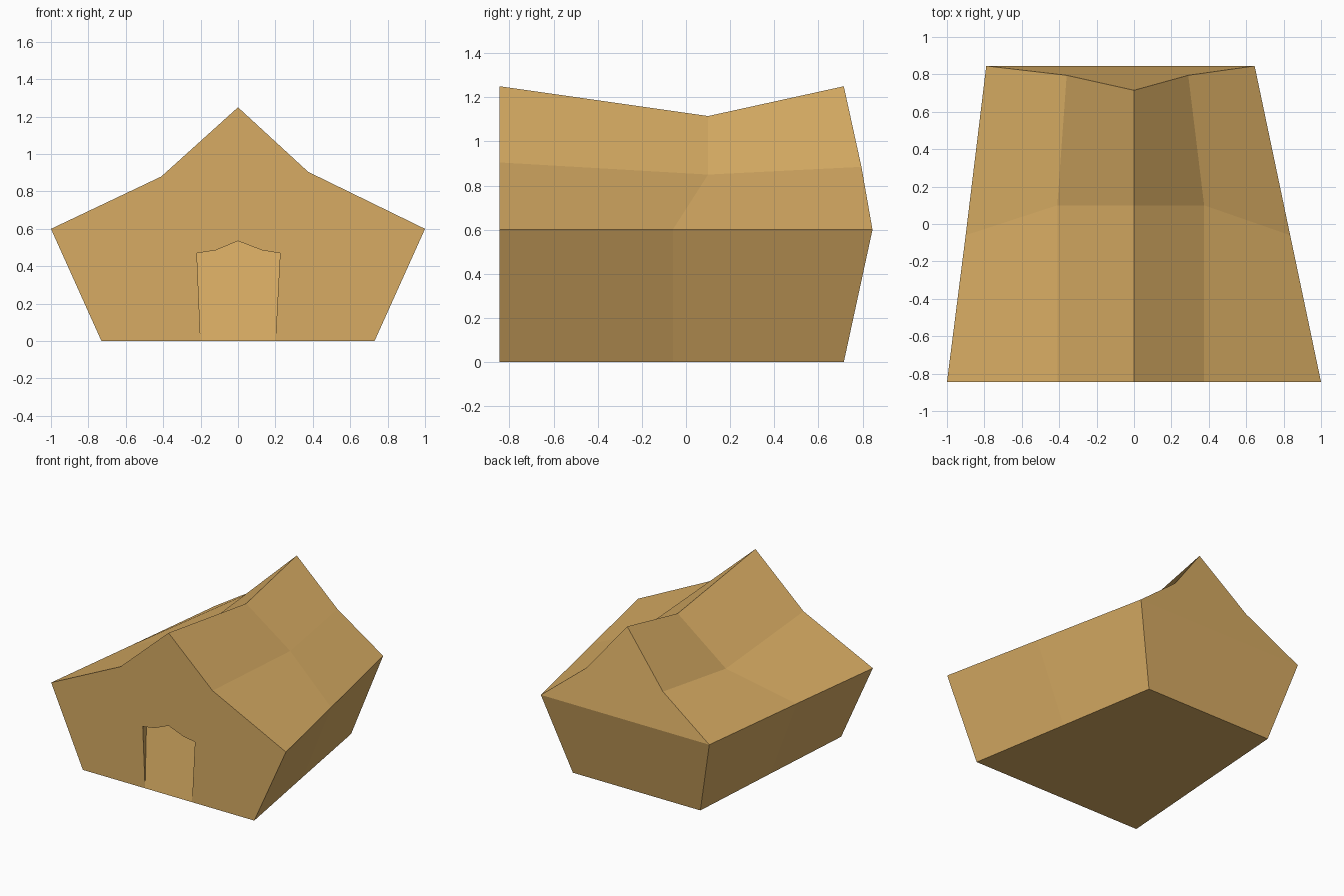
import bpy
import bmesh

cube = bpy.data.objects.get("Cube")
if cube:
    bpy.data.objects.remove(cube)

FRONT_Y = -0.845


def make_material(name, colour):
    mat = bpy.data.materials.new(name)
    mat.use_nodes = True
    mat.diffuse_color = colour
    bsdf = next(n for n in mat.node_tree.nodes if n.type == 'BSDF_PRINCIPLED')
    bsdf.inputs["Base Color"].default_value = colour
    bsdf.inputs["Roughness"].default_value = 0.9
    return mat


def make_object(name, bm, mat):
    mesh = bpy.data.meshes.new(name)
    bm.to_mesh(mesh)
    bm.free()
    mesh.materials.append(mat)
    obj = bpy.data.objects.new(name, mesh)
    bpy.context.collection.objects.link(obj)
    return obj


canvas = make_material("tan canvas", (0.68, 0.41, 0.125, 1))

# Cross-sections from front to back: base, eave, kink, ridge, kink, eave, base
front = [(x, FRONT_Y, z) for x, z in (
    (-0.73, 0), (-1, 0.6), (-0.41, 0.88), (0, 1.25),
    (0.375, 0.905), (1, 0.6), (0.73, 0))]
middle = [(-0.675, -0.06, 0), (-0.90, -0.06, 0.6), (-0.41, 0.1, 0.8), (0, 0.1, 1.115),
          (0.375, 0.1, 0.85), (0.835, -0.06, 0.6), (0.595, -0.06, 0)]
back = [(-0.623, 0.715, 0), (-0.79, 0.845, 0.6), (-0.36, 0.795, 0.875), (0, 0.715, 1.25),
        (0.29, 0.795, 0.885), (0.645, 0.845, 0.6), (0.463, 0.715, 0)]

# Doorway outline in the front wall, right foot over the peak to left foot
doorway = [(0.2, 0), (0.225, 0.47), (0.13, 0.485), (0, 0.535),
           (-0.12, 0.485), (-0.22, 0.47), (-0.2, 0)]

bm = bmesh.new()
rings = [[bm.verts.new(p) for p in ring] for ring in (front, middle, back)]
hole = [bm.verts.new((x, FRONT_Y, z)) for x, z in doorway]

# Side walls and sagging roof
for a, b in zip(rings, rings[1:]):
    for i in range(len(a) - 1):
        bm.faces.new((a[i], a[i + 1], b[i + 1], b[i]))

# Gable walls, with the doorway notched out of the front
bm.faces.new(rings[0] + hole)
lower_back = [rings[2][i] for i in (0, 1, 5, 6)]
bm.faces.new(lower_back)
bm.faces.new(rings[2][1:6])

# Floor
bm.faces.new((rings[0][0], hole[-1], hole[0], rings[0][-1], rings[1][-1], rings[1][0]))
bm.faces.new((rings[1][0], rings[1][-1], rings[2][-1], rings[2][0]))

# Door panel leaning back into the doorway, and its reveal
inner = [hole[0]]
for x, z in doorway[1:-1]:
    inner.append(bm.verts.new((x * 1.15, FRONT_Y + 0.2 * z, z)))
inner.append(hole[-1])
bm.faces.new(inner)
for i in range(len(hole) - 1):
    corners = dict.fromkeys((hole[i], hole[i + 1], inner[i + 1], inner[i]))
    bm.faces.new(list(corners))

bmesh.ops.recalc_face_normals(bm, faces=bm.faces)
make_object("tent_body", bm, canvas)
